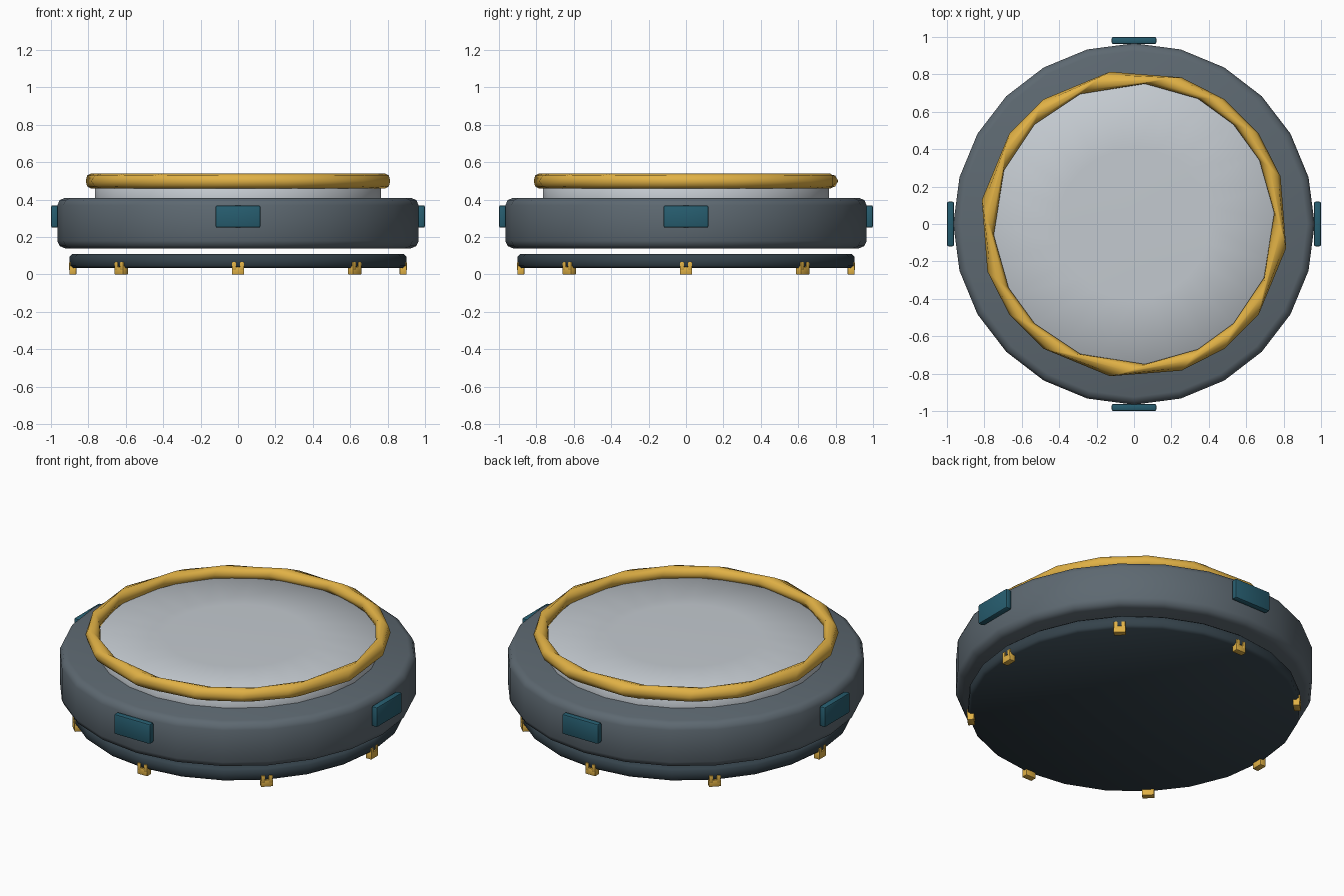
import bpy, bmesh
from math import radians, cos, sin, pi

if "Cube" in bpy.data.objects:
    bpy.data.objects.remove(bpy.data.objects["Cube"])


def material(name, rgb):
    m = bpy.data.materials.new(name)
    m.diffuse_color = (*rgb, 1)
    m.use_nodes = True
    m.node_tree.nodes["Principled BSDF"].inputs["Base Color"].default_value = m.diffuse_color
    return m


GREY = material("slate", (0.11, 0.14, 0.165))
DARK = material("dark_slate", (0.035, 0.055, 0.07))
SILVER = material("silver", (0.55, 0.59, 0.63))
GOLD = material("gold", (0.75, 0.44, 0.06))
TEAL = material("teal", (0.02, 0.11, 0.16))


def make(name, bm, mat, angle):
    bmesh.ops.recalc_face_normals(bm, faces=bm.faces)
    me = bpy.data.meshes.new(name)
    bm.to_mesh(me)
    bm.free()
    ob = bpy.data.objects.new(name, me)
    bpy.context.collection.objects.link(ob)
    me.materials.append(mat)
    bpy.ops.object.select_all(action='DESELECT')
    ob.select_set(True)
    bpy.context.view_layer.objects.active = ob
    bpy.ops.object.shade_smooth_by_angle(angle=radians(angle))
    return ob


def loft(bm, rings, closed=False):
    n = len(rings[0])
    pairs = list(zip(rings, rings[1:])) + ([(rings[-1], rings[0])] if closed else [])
    for a, b in pairs:
        for i in range(n):
            j = (i + 1) % n
            bm.faces.new((a[i], a[j], b[j], b[i]))


def disc(name, profile, mat, sides=24, angle=50):
    """Capped turned solid from (radius, z) pairs."""
    bm = bmesh.new()
    rings = [[bm.verts.new((r * cos(2 * pi * i / sides), r * sin(2 * pi * i / sides), z))
              for i in range(sides)] for r, z in profile]
    loft(bm, rings)
    bm.faces.new(rings[0])
    bm.faces.new(rings[-1])
    return make(name, bm, mat, angle)


# Stacked discs
disc("base_plate", [(0.885, 0.035), (0.90, 0.048), (0.90, 0.097), (0.885, 0.11)], DARK)
disc("main_body", [(0.925, 0.14), (0.953, 0.152), (0.966, 0.18),
                   (0.966, 0.37), (0.953, 0.398), (0.925, 0.41)], GREY)
disc("lens_disc", [(0.765, 0.40), (0.765, 0.47), (0.755, 0.48), (0.4, 0.487), (0.1, 0.49)], SILVER)

# Faceted rim: inner points sit between the outer ones
angles = [99, 126, 144, 162, 189, 216, 234, 252, 261 + 18, 306, 324, 342, 369, 396, 414, 432]
angles = [99, 126, 144, 171, 198, 216, 234, 261, 288, 306, 324, 351, 378, 396, 414, 432]
bm = bmesh.new()
rings = []
for k in range(8):
    p = 2 * pi * k / 8
    r, z, shift = 0.788 + 0.036 * cos(p), 0.50 + 0.04 * sin(p), (1 - cos(p)) / 2
    ring = []
    for i, a in enumerate(angles):
        b = angles[i + 1] if i + 1 < len(angles) else angles[0] + 360
        t = radians(a + (b - a) * 0.5 * shift)
        ring.append(bm.verts.new((r * cos(t), r * sin(t), z)))
    rings.append(ring)
loft(bm, rings, closed=True)
make("gold_rim", bm, GOLD, 60)


def boxes(name, parts, turn, mat, bevel):
    """Boxes given as (centre, size), facing +x, turned about z."""
    bm = bmesh.new()
    for c, s in parts:
        for v in bmesh.ops.create_cube(bm, size=1)["verts"]:
            v.co = [c[k] + v.co[k] * s[k] for k in range(3)]
    bmesh.ops.bevel(bm, geom=bm.edges[:], offset=bevel, segments=2,
                    profile=0.5, affect='EDGES')
    ob = make(name, bm, mat, 35)
    ob.rotation_euler.z = turn


# Four side pads
for i in range(4):
    boxes(f"side_pad_{i + 1}", [((0.981, 0, 0.31), (0.038, 0.24, 0.12))], i * pi / 2, TEAL, 0.01)

# Eight notched clips under the base
for i in range(8):
    boxes(f"base_clip_{i + 1}",
          [((0.883, 0, 0.02), (0.038, 0.066, 0.04)),
           ((0.889, 0.021, 0.045), (0.028, 0.022, 0.044)),
           ((0.889, -0.021, 0.045), (0.028, 0.022, 0.044))], i * pi / 4, GOLD, 0.004)
